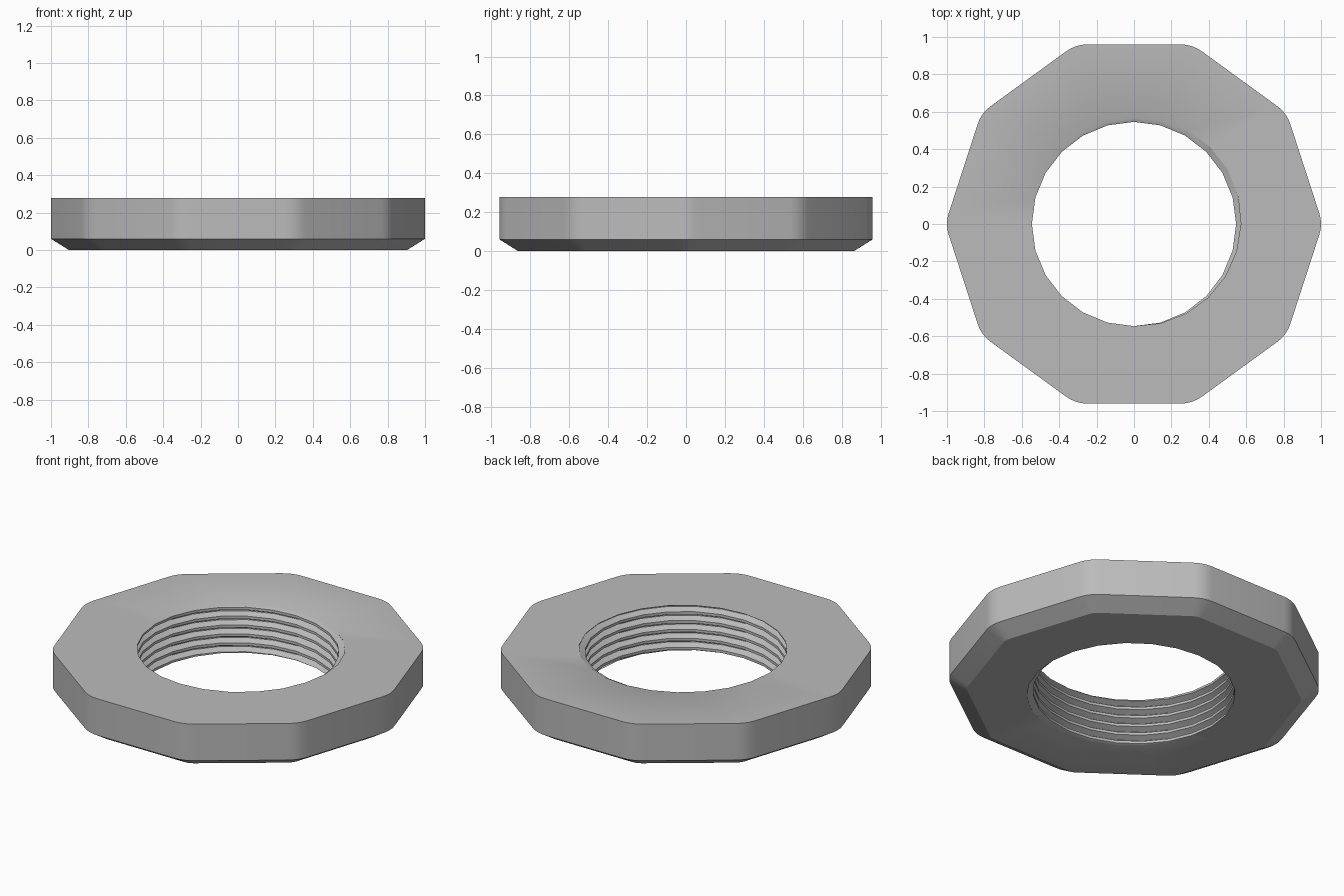
import bpy, bmesh
from math import pi, cos, sin, radians, tau

cube = bpy.data.objects.get("Cube")
if cube:
    bpy.data.objects.remove(cube)

SIDES, HEIGHT = 10, 0.278
APOTHEM, CORNER, CHAMFER, CHAMFER_Z = 0.96, 0.185, 0.096, 0.06
COLUMNS, PITCH = 24, 0.053
MINOR, MAJOR = 0.546, 0.579
# Thread groove: (share of the pitch, radius)
GROOVE = [(0, MINOR), (0.31, MAJOR), (0.39, MAJOR), (0.7, MINOR), (1, MINOR)]

steel = bpy.data.materials.new("grey steel")
steel.use_nodes = True
steel.diffuse_color = (0.5, 0.5, 0.5, 1)
steel.node_tree.nodes["Principled BSDF"].inputs["Base Color"].default_value = (0.5, 0.5, 0.5, 1)

bm = bmesh.new()


def outline(inset, z, steps=4):
    """Ring of vertices around a ten-sided outline with rounded corners."""
    radius = CORNER - inset
    centre = (APOTHEM - CORNER) / cos(pi / SIDES)
    ring = []
    for side in range(SIDES):
        corner = tau * side / SIDES
        for i in range(steps + 1):
            a = corner + (2 * i / steps - 1) * pi / SIDES
            ring.append(bm.verts.new((centre * cos(corner) + radius * cos(a),
                                      centre * sin(corner) + radius * sin(a), z)))
    return ring


def groove_radius(phase):
    phase %= 1
    for (u0, r0), (u1, r1) in zip(GROOVE, GROOVE[1:]):
        if phase <= u1:
            return r0 + (r1 - r0) * (phase - u0) / (u1 - u0)


def skin(a, b, closed):
    n = len(a)
    for i in range(n if closed else n - 1):
        j = (i + 1) % n
        bm.faces.new((a[i], a[j], b[j], b[i]))


# Outer wall with the lower chamfer
rings = [outline(CHAMFER, 0), outline(0, CHAMFER_Z), outline(0, HEIGHT)]
for low, high in zip(rings, rings[1:]):
    skin(low, high, True)

# Helical thread, trimmed at both faces; the groove runs out at the top
shift = 0.35 + radians(40) / tau - HEIGHT / PITCH
turns = int(HEIGHT / PITCH) + 4
columns = []
for c in range(COLUMNS + 1):
    turn = c / COLUMNS
    angle = tau * turn
    column = []
    for k in range(-8, turns + 3):
        for u, _ in GROOVE[:-1]:
            z = min(max((k + u + turn - shift) * PITCH, 0), HEIGHT)
            r = groove_radius(z / PITCH - turn + shift)
            column.append(bm.verts.new((r * cos(angle), r * sin(angle), z)))
    columns.append(column)
for a, b in zip(columns, columns[1:]):
    skin(a, b, False)
bmesh.ops.remove_doubles(bm, verts=bm.verts, dist=0.0002)
bmesh.ops.dissolve_degenerate(bm, edges=bm.edges, dist=0.0001)

# Flat top and bottom around the hole
for level in (0, HEIGHT):
    rim = [e for e in bm.edges if e.is_boundary
           and all(abs(v.co.z - level) < 0.0005 for v in e.verts)]
    bmesh.ops.triangle_fill(bm, edges=rim, use_beauty=True, use_dissolve=False)
bmesh.ops.recalc_face_normals(bm, faces=bm.faces)

mesh = bpy.data.meshes.new("threaded_ring_nut")
bm.to_mesh(mesh)
bm.free()
mesh.materials.append(steel)
nut = bpy.data.objects.new("threaded_ring_nut", mesh)
bpy.context.collection.objects.link(nut)
bpy.ops.object.select_all(action="DESELECT")
nut.select_set(True)
bpy.context.view_layer.objects.active = nut
bpy.ops.object.shade_smooth_by_angle(angle=radians(28))
